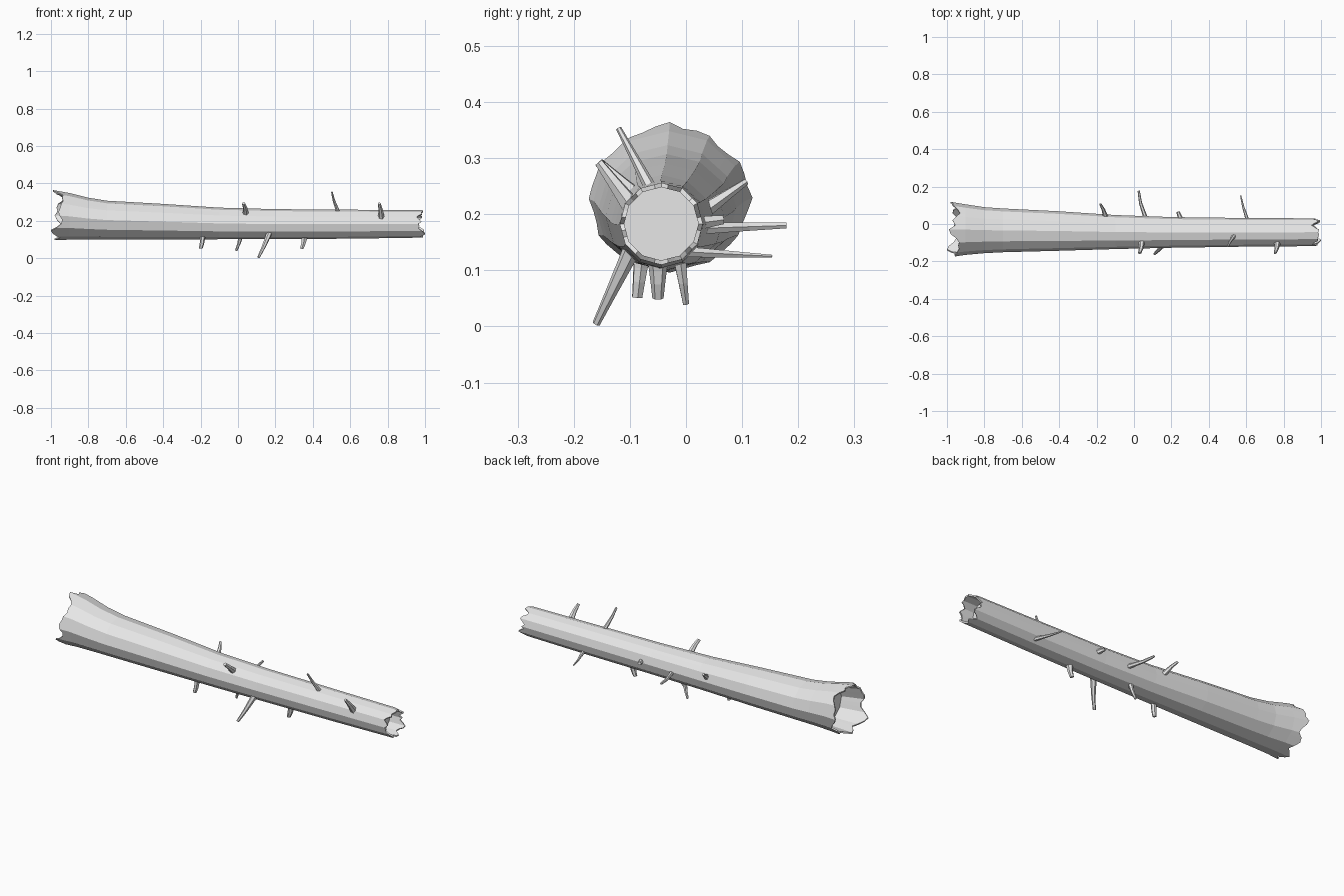
import bpy, bmesh, math
from mathutils import Vector

if "Cube" in bpy.data.objects:
    bpy.data.objects.remove(bpy.data.objects["Cube"], do_unlink=True)

grey = bpy.data.materials.new("bare wood grey")
grey.use_nodes = True
grey.diffuse_color = (0.8, 0.8, 0.8, 1)
grey.node_tree.nodes["Principled BSDF"].inputs["Base Color"].default_value = (0.8, 0.8, 0.8, 1)

SIDES, SPLIT = 12, 3
COLUMNS = SIDES * SPLIT

# Trunk sections: x, y min, y max, z min, z max
SECTIONS = [
    (-1.0, -.18, .122, .095, .366), (-.9, -.165, .105, .099, .348),
    (-.8, -.156, .09, .1, .323), (-.7, -.151, .083, .1, .307),
    (-.4, -.143, .068, .1, .29), (-.1, -.134, .048, .101, .27),
    (.2, -.127, .037, .102, .262), (.6, -.121, .032, .104, .259),
    (1.0, -.118, .03, .11, .256),
]

# Depth of the broken edge around each end, starting at +y and turning upward
WIDE_BREAK = [.02, .035, .03, .04, .06, .07, .05, .03, .045,
              .01, .02, .05, .065, .06, .065, .055, .05, .04,
              .045, .06, .055, .03, .0, .01, .035, .05, .03,
              .02, .04, .06, .05, .03, .035, .06, .05, .03]
NARROW_BREAK = [.03, .045, .03, .015, .02, .04, .05, .03, .01,
                .015, .01, .015, .02, .015, .035, .045, .03, .02,
                .035, .03, .035, .02, .01, .0, .01, .02, .03,
                .015, .01, .025, .04, .03, .01, .005, .02, .04]


def section_at(x):
    for a, b in zip(SECTIONS, SECTIONS[1:]):
        if x <= b[0]:
            t = (x - a[0]) / (b[0] - a[0])
            return [p + (q - p) * t for p, q in zip(a[1:], b[1:])]
    return SECTIONS[-1][1:]


def trunk_point(x, column, inset):
    """Point on the faceted trunk, each flat side split into equal columns."""
    y0, y1, z0, z1 = section_at(x)
    side, part = divmod(column, SPLIT)
    corners = [Vector((math.cos(a), math.sin(a))) for a in
               (math.tau * side / SIDES, math.tau * (side + 1) / SIDES)]
    c = corners[0].lerp(corners[1], part / SPLIT)
    return ((x), (y0 + y1) / 2 + c.x * ((y1 - y0) / 2 - inset),
            (z0 + z1) / 2 + c.y * ((z1 - z0) / 2 - inset))


def finish(bm, name):
    bmesh.ops.recalc_face_normals(bm, faces=bm.faces)
    mesh = bpy.data.meshes.new(name)
    bm.to_mesh(mesh)
    bm.free()
    mesh.materials.append(grey)
    obj = bpy.data.objects.new(name, mesh)
    bpy.context.collection.objects.link(obj)
    return obj


def skin(bm, rings):
    """Bridge successive rings and cap both ends."""
    n = len(rings[0])
    for a, b in zip(rings, rings[1:]):
        for i in range(n):
            j = (i + 1) % n
            bm.faces.new((a[i], a[j], b[j], b[i]))
    bm.faces.new(rings[0])
    bm.faces.new(rings[-1])


# Trunk: one skin from the wide hollow, over the outside, into the narrow hollow
WALL = .008
wide = [-1 + d for d in WIDE_BREAK]
narrow = [1 - d for d in NARROW_BREAK]
layout = [([-.83] * COLUMNS, WALL), (wide, WALL), (wide, 0)]
layout += [([s[0]] * COLUMNS, 0) for s in SECTIONS[1:-1]]
layout += [(narrow, 0), (narrow, WALL), ([.9] * COLUMNS, WALL)]
bm = bmesh.new()
skin(bm, [[bm.verts.new(trunk_point(x, i, inset)) for i, x in enumerate(xs)]
          for xs, inset in layout])
finish(bm, "hollow_trunk")


def branch(name, root, tip, r0, r1, bend):
    """Tapered broken twig, sunk into the trunk and bowed along x."""
    root, tip = Vector(root), Vector(tip)
    along = (tip - root).normalized()
    turn = along.to_track_quat('Z', 'Y')
    bm = bmesh.new()
    rings = []
    for t, r in ((-.2, r0 * 1.25), (.15, r0), (.55, (r0 + r1) / 2), (1, r1)):
        centre = root.lerp(tip, t) + Vector((bend * math.sin(math.pi * max(t, 0)), 0, 0))
        rings.append([bm.verts.new(centre + turn @ Vector(
            (r * math.cos(a), r * math.sin(a), 0)))
            for a in (math.tau * k / 6 for k in range(6))])
    skin(bm, rings)
    finish(bm, name)


# Twigs: root, tip, root radius, tip radius, bow
for spec in (
    ("front_upper_stub", (.04, -.1, .24), (.03, -.155, .292), .015, .009, .004),
    ("top_twig", (.535, -.065, .25), (.502, -.12, .353), .01, .005, -.004),
    ("front_end_stub", (.765, -.105, .225), (.755, -.155, .292), .015, .008, .003),
    ("under_stub_wide_end", (-.19, -.08, .115), (-.2, -.087, .052), .014, .01, .003),
    ("under_stub_middle", (.015, -.012, .125), (-.01, .0, .04), .012, .006, .004),
    ("under_long_twig", (.165, -.1, .13), (.11, -.16, .005), .014, .007, .003),
    ("under_stub_narrow_end", (.355, -.05, .11), (.34, -.05, .05), .016, .01, .003),
    ("back_upper_twig", (-.155, .045, .215), (-.18, .107, .258), .012, .006, .004),
    ("back_long_twig", (.065, .03, .175), (.025, .178, .18), .011, .006, -.008),
    ("back_short_stub", (.25, .025, .185), (.235, .065, .19), .013, .009, .0),
    ("back_end_twig", (.61, .015, .132), (.57, .153, .125), .009, .003, -.004),
):
    branch(*spec)
